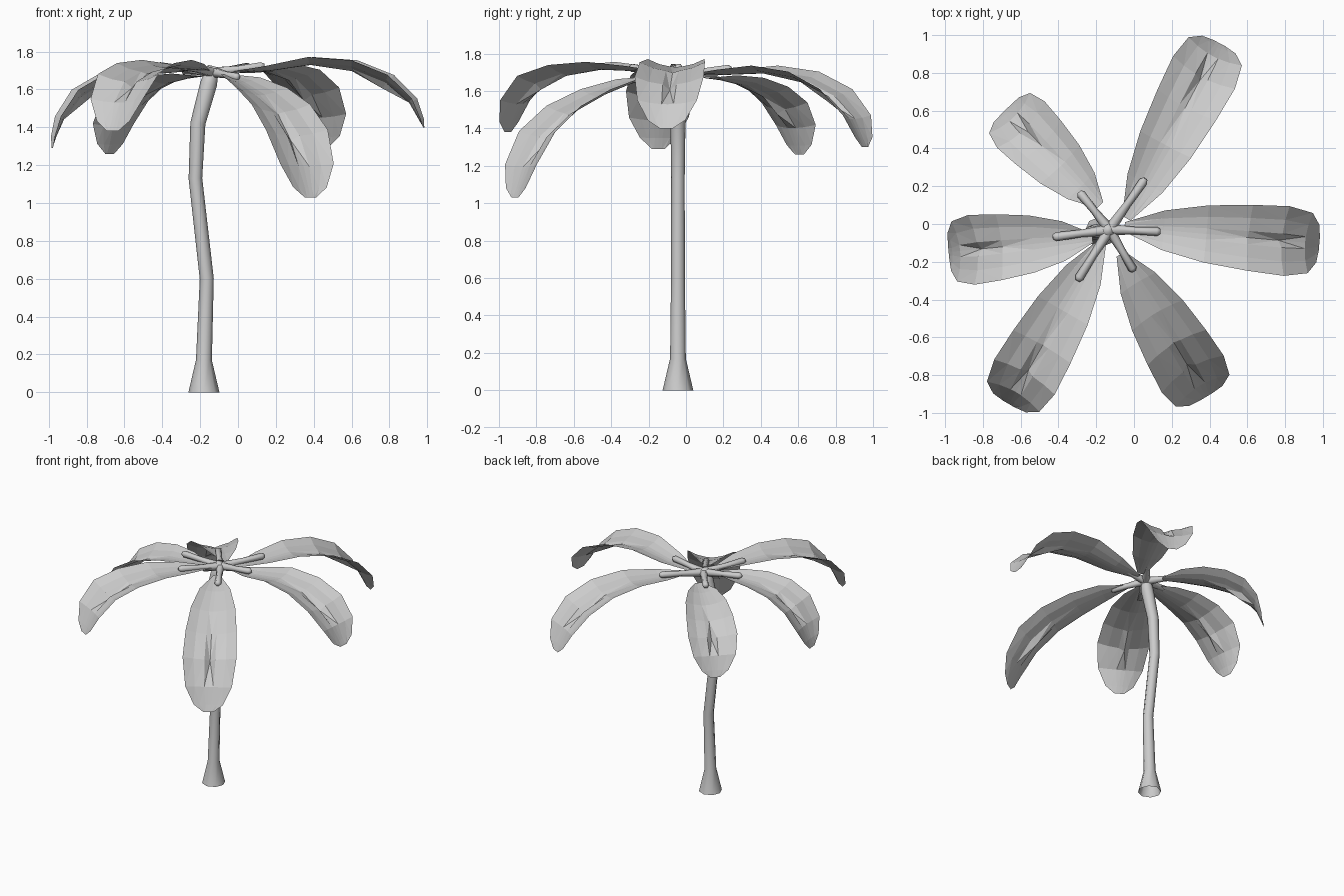
import bpy, bmesh
from math import radians, cos, sin, tau
from mathutils import Vector

old = bpy.data.objects.get("Cube")
if old:
    bpy.data.objects.remove(old)

grey = bpy.data.materials.new("plain_grey")
grey.use_nodes = True
colour = (0.6, 0.6, 0.6, 1)
grey.diffuse_color = colour
grey.node_tree.nodes["Principled BSDF"].inputs["Base Color"].default_value = colour


def make_object(name, bm, smooth=False):
    mesh = bpy.data.meshes.new(name)
    for face in bm.faces:
        face.smooth = smooth
    bm.to_mesh(mesh)
    bm.free()
    mesh.materials.append(grey)
    obj = bpy.data.objects.new(name, mesh)
    bpy.context.collection.objects.link(obj)


def bridge(bm, rows, closed):
    """Join neighbouring rows of vertices with quads."""
    for a, b in zip(rows, rows[1:]):
        n = len(a)
        for i in range(n if closed else n - 1):
            j = (i + 1) % n
            bm.faces.new((a[i], a[j], b[j], b[i]))


def tube(name, points, radii, sides):
    """Tapered tube along a path, open at the start and capped at the end."""
    bm = bmesh.new()
    points = [Vector(p) for p in points]
    upright = abs((points[-1] - points[0]).normalized().z) > .5
    rows = []
    for i, (p, r) in enumerate(zip(points, radii)):
        along = points[min(i + 1, len(points) - 1)] - points[max(i - 1, 0)]
        if upright and i == 0:
            along = Vector((0, 0, 1))
        u = along.cross(Vector((0, 1, 0) if upright else (0, 0, 1))).normalized()
        v = along.normalized().cross(u)
        rows.append([bm.verts.new(p + r * (u * cos(tau * k / sides) + v * sin(tau * k / sides)))
                     for k in range(sides)])
    bridge(bm, rows, True)
    bm.faces.new(rows[-1])
    bmesh.ops.recalc_face_normals(bm, faces=bm.faces)
    make_object(name, bm, smooth=True)


# Leaf stations: share of length, half width, cupping, depth of the middle groove
STATIONS = [(0, .025, 0, 0), (.2, .105, .02, 0), (.42, .152, .03, 0), (.64, .175, .035, .01),
            (.82, .185, .035, .035), (.94, .16, .025, 0), (.985, .1, .012, 0), (1, .035, 0, 0)]


def leaf(name, root, angle, length, width, heights):
    """Arched, slightly cupped blade with a rounded tip and a short groove."""
    a = radians(angle)
    out, side = Vector((cos(a), sin(a), 0)), Vector((-sin(a), cos(a), 0))
    start = Vector((*root, 0))
    spine = [start + out * length * s[0] + Vector((0, 0, z)) for s, z in zip(STATIONS, heights)]
    bm = bmesh.new()
    rows = []
    for i, (p, (_, half, cup, groove)) in enumerate(zip(spine, STATIONS)):
        along = spine[min(i + 1, len(spine) - 1)] - spine[max(i - 1, 0)]
        normal = along.cross(side).normalized()
        rows.append([bm.verts.new(p + side * half * width * k
                                  + normal * (cup * (1.4 * k * k - .7) - groove * (k == 0)))
                     for k in (1, .6, .2, 0, -.2, -.6, -1)])
    bridge(bm, rows, False)
    bmesh.ops.triangulate(bm, faces=bm.faces)
    bmesh.ops.recalc_face_normals(bm, faces=bm.faces)
    make_object(name, bm)


# Trunk: flared open foot, gentle bend
tube("trunk",
     [(-.18, -.043, 0), (-.18, -.043, .17), (-.165, -.043, .6), (-.225, -.043, 1.13),
      (-.212, -.043, 1.42), (-.155, -.04, 1.63), (-.13, -.03, 1.72)],
     [.082, .042, .037, .036, .04, .045, .03], 8)

# Leaves
leaf("leaf_left", (-.05, -.015), -5, 1.035, 1, (1.69, 1.71, 1.75, 1.73, 1.655, 1.54, 1.44, 1.4))
leaf("leaf_back_left", (-.04, .03), 62, 1.05, 1, (1.69, 1.7, 1.715, 1.68, 1.59, 1.46, 1.35, 1.3))
leaf("leaf_back_right", (-.18, .1), 134.5, .71, .95, (1.67, 1.67, 1.65, 1.6, 1.52, 1.41, 1.31, 1.26))
leaf("leaf_right", (-.22, -.075), 185.5, .765, 1, (1.7, 1.7, 1.695, 1.66, 1.58, 1.45, 1.35, 1.29))
leaf("leaf_front_right", (-.17, -.1), 240, .985, 1, (1.7, 1.72, 1.735, 1.715, 1.66, 1.54, 1.43, 1.38))
leaf("leaf_front_left", (-.07, -.16), -59, .88, 1.03, (1.68, 1.65, 1.59, 1.5, 1.37, 1.2, 1.08, 1.03))

# Short stalks with rounded ends, radiating from the crown
CROWN = Vector((-.13, -.03, 1.69))
STALKS = {"left": (.14, -.04, 1.725), "back_left": (.06, .24, 1.72),
          "back_right": (-.29, .17, 1.7), "right": (-.43, -.07, 1.725),
          "front_right": (-.3, -.3, 1.725), "front_left": (0, -.25, 1.665)}
for place, end in STALKS.items():
    end = Vector(end)
    path = [CROWN.lerp(end, t) for t in (0, .5, .94, 1)]
    tube("stalk_" + place, path, [.03, .02, .024, .013], 6)
